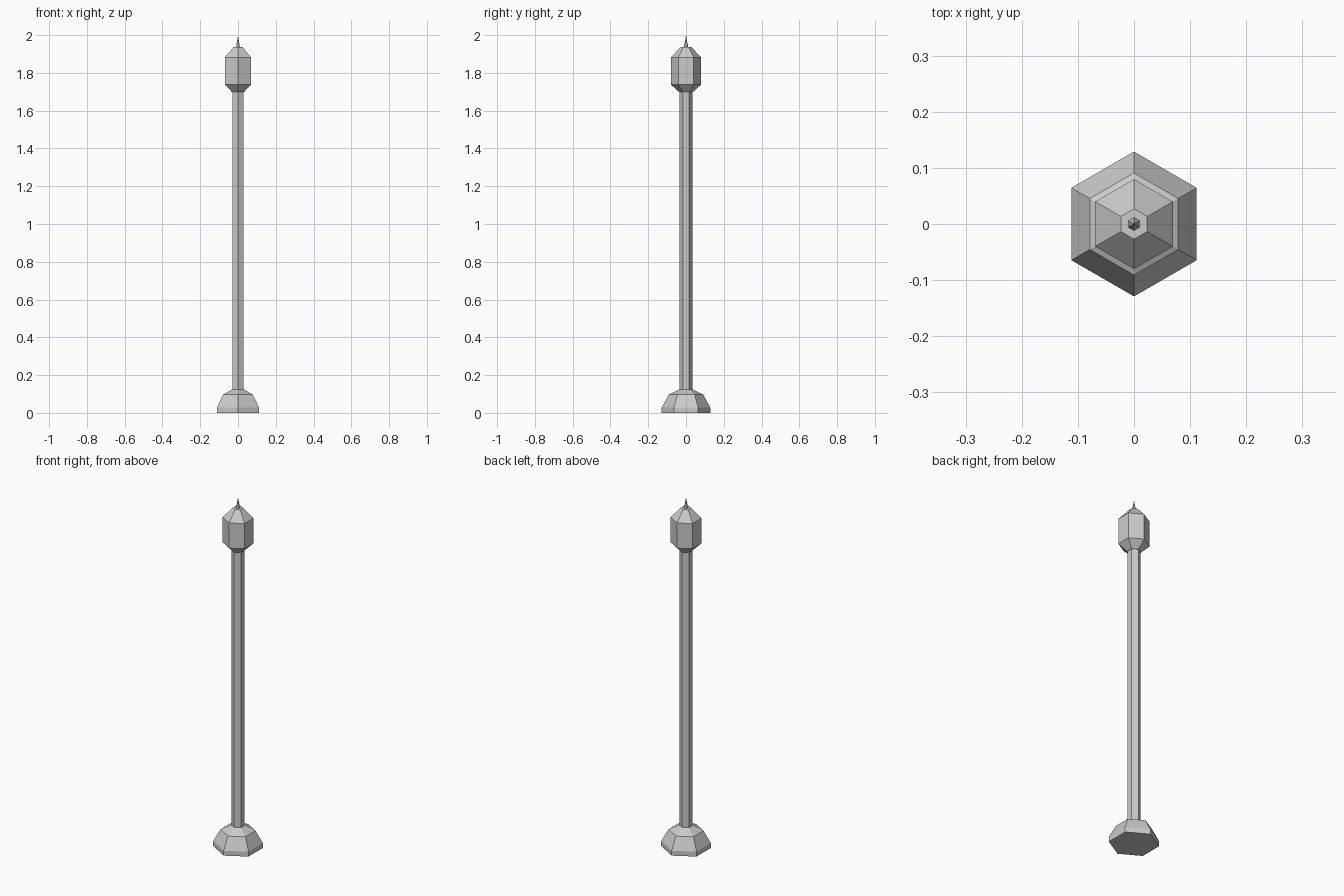
import bpy, bmesh
from math import sin, cos, pi

if "Cube" in bpy.data.objects:
    bpy.data.objects.remove(bpy.data.objects["Cube"])

SIDES = 6


def lathe(name, profile):
    """Six-sided solid from (corner radius, height) pairs; corners point along y."""
    bm = bmesh.new()
    rings = []
    for r, z in profile:
        if r == 0:
            rings.append([bm.verts.new((0, 0, z))] * SIDES)
        else:
            rings.append([bm.verts.new((r * cos(pi / 2 + 2 * pi * i / SIDES),
                                        r * sin(pi / 2 + 2 * pi * i / SIDES), z))
                          for i in range(SIDES)])
    for a, b in zip(rings, rings[1:]):
        for i in range(SIDES):
            j = (i + 1) % SIDES
            bm.faces.new(list(dict.fromkeys((a[i], a[j], b[j], b[i]))))
    # close flat ends
    for ring in (rings[0], rings[-1]):
        if len(set(ring)) > 1:
            bm.faces.new(ring)
    bmesh.ops.recalc_face_normals(bm, faces=bm.faces)
    mesh = bpy.data.meshes.new(name)
    bm.to_mesh(mesh)
    bm.free()
    obj = bpy.data.objects.new(name, mesh)
    bpy.context.collection.objects.link(obj)
    return obj


# Stepped foot
lathe("base", [(0.129, 0), (0.129, 0.028), (0.091, 0.097), (0.034, 0.125)])
# Long post
lathe("pole", [(0.034, 0.12), (0.034, 1.71)])
# Lamp housing with tapered underside and roof
lathe("lantern", [(0.036, 1.698), (0.08, 1.738), (0.08, 1.882), (0.027, 1.938)])
# Pointed tip
lathe("finial", [(0.012, 1.936), (0.007, 1.96), (0, 2.0)])
